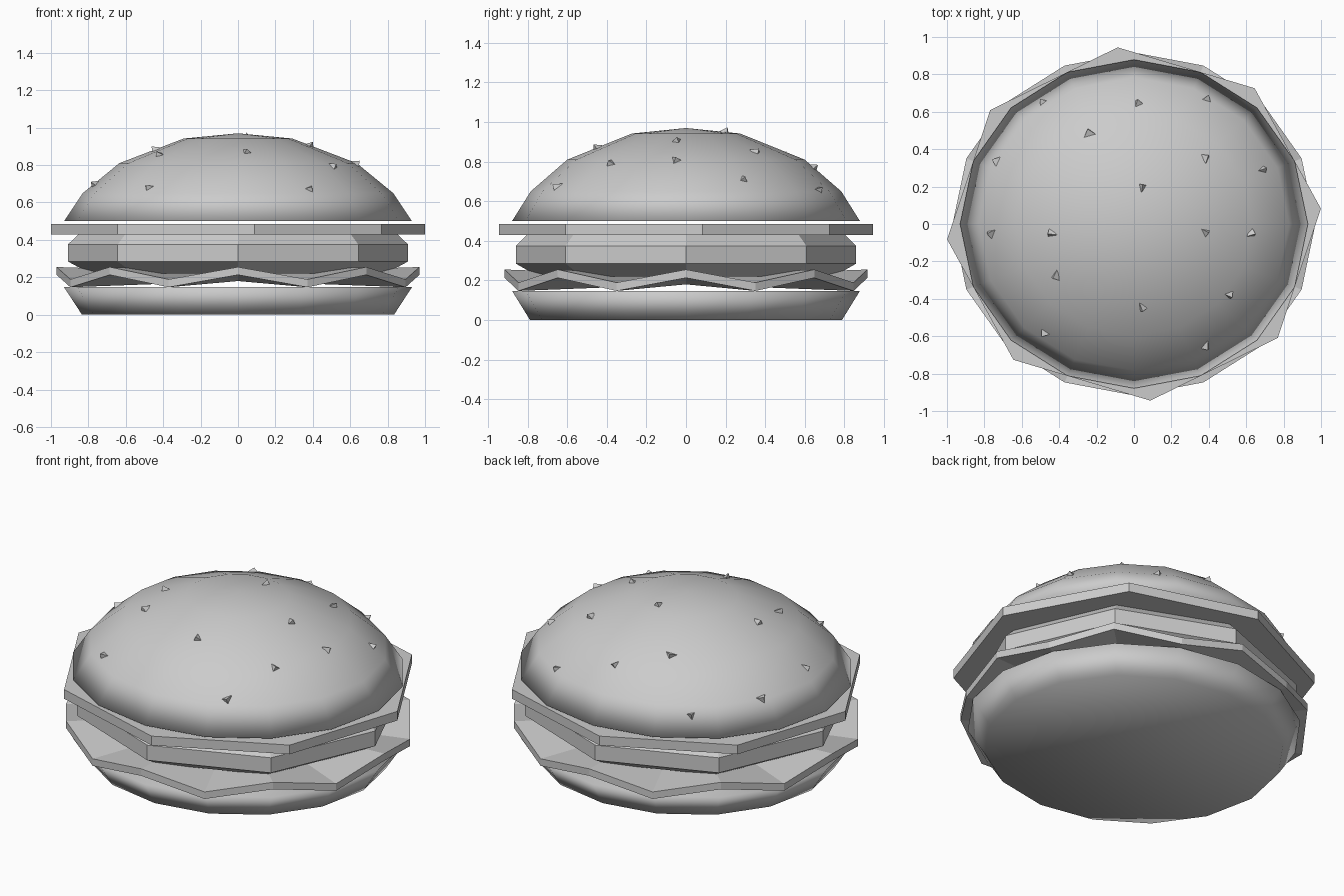
import bpy, bmesh, math, random
from mathutils import Vector
from mathutils.bvhtree import BVHTree

random.seed(4)
old = bpy.data.objects.get("Cube")
if old:
    bpy.data.objects.remove(old)

SQUASH = 0.945  # depth over width

grey = bpy.data.materials.new("plain grey")
grey.use_nodes = True
grey.diffuse_color = (0.6, 0.6, 0.6, 1)
grey.node_tree.nodes["Principled BSDF"].inputs["Base Color"].default_value = grey.diffuse_color


def finish(name, bm, smooth=False):
    bmesh.ops.recalc_face_normals(bm, faces=bm.faces)
    mesh = bpy.data.meshes.new(name)
    bm.to_mesh(mesh)
    bm.free()
    mesh.materials.append(grey)
    for p in mesh.polygons:
        p.use_smooth = smooth
    obj = bpy.data.objects.new(name, mesh)
    bpy.context.collection.objects.link(obj)
    return obj


def cap(bm, ring, centre_z):
    """Close a ring with one face, or a fan to a centre point."""
    if centre_z is None:
        bm.faces.new(ring)
        return
    centre = bm.verts.new((0, 0, centre_z))
    for i in range(len(ring)):
        bm.faces.new((ring[i - 1], ring[i], centre))


def layer(profile, sides, turn=0, wave=0, bottom=None, top=None):
    """Stack oval rings of (radius, height); wave lifts every other corner."""
    bm = bmesh.new()
    rings = []
    for r, z in profile:
        ring = []
        for i in range(sides):
            a = math.radians(turn) + math.tau * i / sides
            lift = wave if i % 2 == 0 else -wave
            ring.append(bm.verts.new((r * math.cos(a), r * SQUASH * math.sin(a), z + lift)))
        rings.append(ring)
    for low, high in zip(rings, rings[1:]):
        for i in range(sides):
            bm.faces.new((low[i - 1], low[i], high[i], high[i - 1]))
    cap(bm, rings[0], bottom)
    cap(bm, rings[-1], top)
    return bm


# Bottom bun
finish("bottom_bun", layer([(0.834, 0), (0.93, 0.147)], 16), smooth=True)

# Wavy lettuce leaf
finish("lettuce", layer([(0.97, 0.18), (0.97, 0.222)], 16, wave=0.033,
                        bottom=0.18, top=0.222))

# Patty with bevelled rims
finish("patty", layer([(0.79, 0.22), (0.91, 0.285), (0.91, 0.375), (0.85, 0.432)], 8))

# Cheese slice
finish("cheese", layer([(1.003, 0.43), (1.003, 0.485)], 8, turn=5))

# Domed top bun
dome = layer([(0.93, 0.5), (0.83, 0.65), (0.635, 0.81), (0.29, 0.942)], 16, top=0.97)
surface = BVHTree.FromBMesh(dome)
finish("top_bun", dome, smooth=True)

# Three-sided seeds standing on the dome
spots = [(-.49, .65), (.02, .645), (.39, .67), (-.24, .49), (-.74, .335), (.385, .355),
         (.69, .29), (.045, .2), (-.765, -.05), (-.445, -.05), (.385, -.045), (.63, -.05),
         (-.42, -.28), (.51, -.38), (.045, -.45), (-.48, -.585), (.385, -.655)]
seeds = bmesh.new()
for x, y in spots:
    point = surface.ray_cast(Vector((x, y, 2)), Vector((0, 0, -1)))[0]
    out = Vector((x, y / SQUASH ** 2, 0.55)).normalized()
    side = out.orthogonal().normalized()
    across = out.cross(side)
    size = random.uniform(0.03, 0.038)
    start = random.uniform(0, math.tau)
    base = []
    for k in range(3):
        a = start + math.tau * k / 3
        base.append(seeds.verts.new(
            point - out * 0.008 + (side * math.cos(a) + across * math.sin(a)) * size))
    seeds.faces.new(base)
    tip = seeds.verts.new(point + out * 0.027)
    for k in range(3):
        seeds.faces.new((base[k - 1], base[k], tip))
finish("seeds", seeds)
